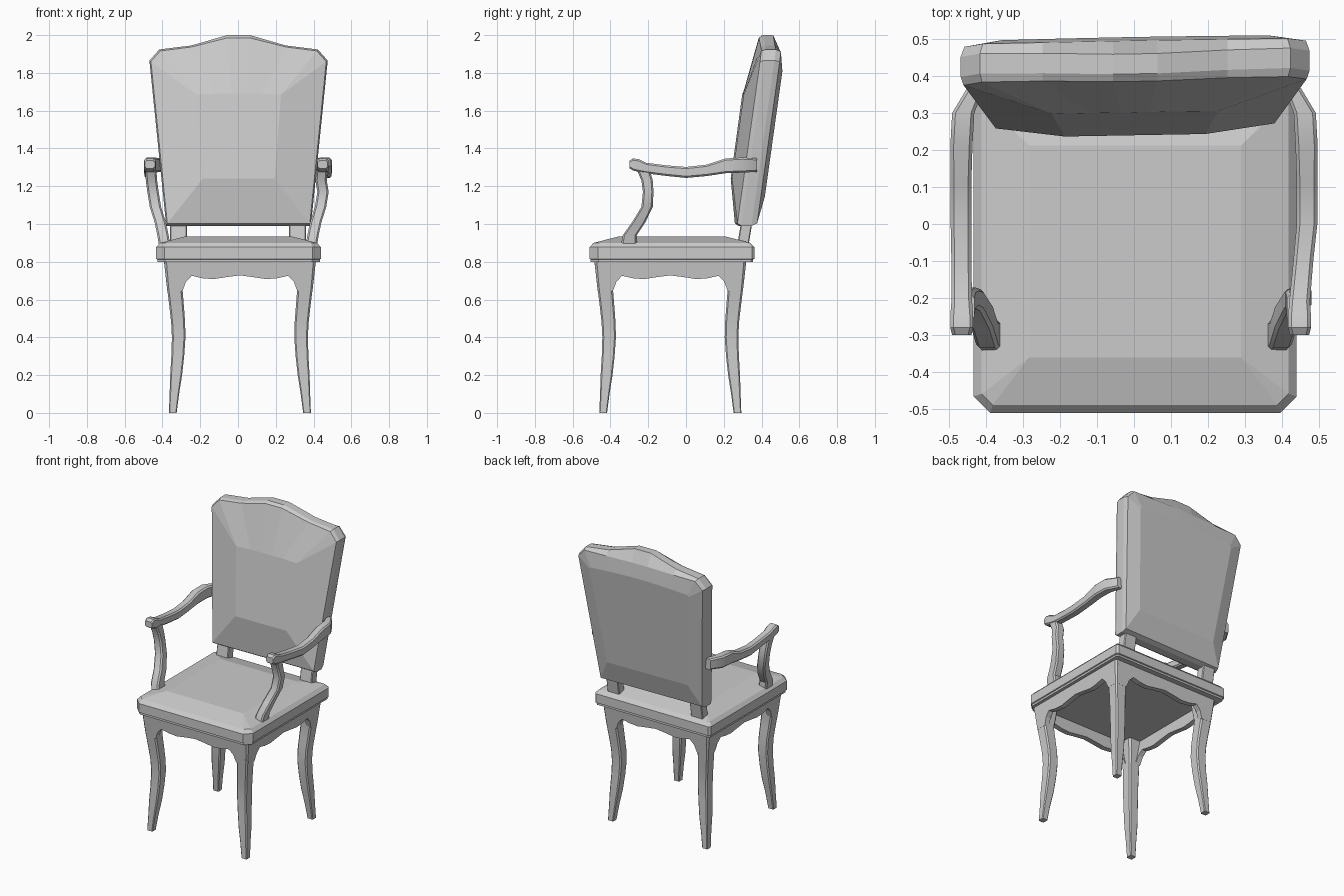
import bpy, bmesh
from math import cos, sin, pi, radians

if "Cube" in bpy.data.objects:
    bpy.data.objects.remove(bpy.data.objects["Cube"])


def loft(name, rings, smooth=0):
    """Skin a list of equal-length point rings and cap both ends."""
    bm = bmesh.new()
    vs = [[bm.verts.new(p) for p in r] for r in rings]
    n = len(rings[0])
    for a, b in zip(vs, vs[1:]):
        for i in range(n):
            j = (i + 1) % n
            bm.faces.new((a[i], a[j], b[j], b[i]))
    bm.faces.new(vs[0])
    bm.faces.new(vs[-1])
    bmesh.ops.remove_doubles(bm, verts=bm.verts, dist=0.0005)
    bmesh.ops.recalc_face_normals(bm, faces=bm.faces)
    me = bpy.data.meshes.new(name)
    bm.to_mesh(me)
    bm.free()
    ob = bpy.data.objects.new(name, me)
    bpy.context.collection.objects.link(ob)
    if smooth:
        bpy.ops.object.select_all(action='DESELECT')
        ob.select_set(True)
        bpy.context.view_layer.objects.active = ob
        bpy.ops.object.shade_smooth_by_angle(angle=radians(smooth))
    return ob


def rect(u, v, hu, hv, c, d=None):
    """Rectangle with chamfered corners, as 2D points (d: chamfer on the +v side)."""
    d = c if d is None else d
    return [(u + a, v + b) for a, b in (
        (hu, hv - d), (hu - d, hv), (d - hu, hv), (-hu, hv - d),
        (-hu, c - hv), (c - hu, -hv), (hu - c, -hv), (hu, c - hv))]


def turned(p, k, cx=0.01, cy=-0.083):
    """Quarter turns about the centre of the base."""
    a = k * pi / 2
    return (cx + p[0] * cos(a) - p[1] * sin(a),
            cy + p[0] * sin(a) + p[1] * cos(a), p[2])


# Seat cushion, front corners cut more than the back ones
loft("seat", [[(x, y, z) for x, y in rect(0.003, -0.0745, h, h, c, c * 0.3)]
              for h, z, c in ((0.43, 0.80, 0.04), (0.43, 0.813, 0.04),
                              (0.437, 0.816, 0.045), (0.437, 0.877, 0.045),
                              (0.415, 0.90, 0.03), (0.287, 0.933, 0))])

# Legs and scalloped aprons, repeated around the four corners
leg = [(0, 0.376, 0.335), (0.1, 0.372, 0.322), (0.2, 0.369, 0.306),
       (0.3, 0.363, 0.295), (0.4, 0.36, 0.288), (0.48, 0.364, 0.290),
       (0.56, 0.373, 0.296), (0.66, 0.3855, 0.304), (0.72, 0.3925, 0.295),
       (0.805, 0.402, 0.285)]
half = [(0.07, 0.719), (0.14, 0.708), (0.20, 0.713), (0.255, 0.726),
        (0.285, 0.695), (0.304, 0.645), (0.37, 0.645), (0.39, 0.805)]
edge = [(0, 0.728)] + half + [(-x, z) for x, z in reversed(half)]
for k, side in enumerate(("right_back", "left_back", "left_front", "right_front")):
    rings = []
    for z, o, i in leg:
        w = (o - i) / 2
        rings.append([turned((x, y, z), k)
                      for x, y in rect((o + i) / 2, (o + i) / 2, w, w, w * 0.22)])
    loft("leg_" + side, rings, 35)
for k, side in enumerate(("back", "left", "front", "right")):
    loft("apron_" + side,
         [[turned((x, 0.4025 - (0.805 - z) * 0.114 - t, z), k) for x, z in edge]
          for t in (0, 0.035)])

# Padded back: crested outline, rim and inset panels on a leaning plane
outline = [(0.383, 0.99), (0.472, 1.865), (0.42, 1.924), (0.25, 1.945), (0.06, 2.0)]
rim = [(0.377, 1.003), (0.464, 1.86), (0.414, 1.916), (0.25, 1.937), (0.06, 1.985)]
rim_rear = [(0.377, 1.003), (0.462, 1.86), (0.412, 1.912), (0.25, 1.915), (0.06, 1.92)]
front = [(0.19, 1.24), (0.225, 1.685), (0.225, 1.685), (0.12, 1.69), (0.04, 1.69)]
rear = [(0.30, 1.145), (0.37, 1.80), (0.36, 1.81), (0.20, 1.82), (0.05, 1.825)]


def back_ring(pts, off):
    """Place an outline on the leaning, slightly turned plane; the crest tips forward."""
    full = pts + [(-x, z) for x, z in reversed(pts)]
    return [(x + 0.003, 0.315 + (z - 1) * 0.138 + off
             - max(0, z - 1.925) * 0.25 + 0.018 * x, z) for x, z in full]


loft("padded_back", [back_ring(front, -0.108), back_ring(rim, -0.050),
                     back_ring(outline, -0.028), back_ring(outline, 0.026),
                     back_ring(rim_rear, 0.054), back_ring(rear, 0.077)])

for s, side, fx in ((-1, "left", 0.466), (1, "right", 0.448)):
    # Short posts joining the seat and the back
    loft("back_post_" + side,
         [[(x, y, z) for x, y in rect(s * 0.315, yc, 0.045, 0.03, 0.005)]
          for z, yc in ((0.88, 0.30), (1.03, 0.325))])
    # Armrest, sections stand across y
    arm = [(0.425, 0.375, 1.312, 0.022, 0.036), (0.462, 0.30, 1.312, 0.030, 0.040),
           (0.467, 0.21, 1.308, 0.030, 0.039), (0.468, 0.11, 1.284, 0.028, 0.030),
           (0.468, 0.0, 1.273, 0.028, 0.029), ((fx + 0.468) / 2, -0.10, 1.282, 0.027, 0.028),
           (fx, -0.21, 1.296, 0.028, 0.028), (fx, -0.25, 1.309, 0.031, 0.034),
           (fx, -0.28, 1.315, 0.031, 0.032), (fx, -0.30, 1.315, 0.026, 0.020)]
    loft("armrest_" + side,
         [[(x, y, z) for x, z in rect(s * cx, zc, hx, hz, 0.009)]
          for cx, y, zc, hx, hz in arm], 35)
    # Curved arm support
    post = [(0.387, -0.302, 0.88, 0.043), (0.397, -0.298, 0.94, 0.037),
            (0.412, -0.250, 1.01, 0.035), (0.437, -0.206, 1.09, 0.030),
            (0.450, -0.200, 1.17, 0.028), (fx - 0.008, -0.206, 1.23, 0.030),
            (fx - 0.004, -0.225, 1.285, 0.034)]
    loft("arm_support_" + side,
         [[(x, y, z) for x, y in rect(s * cx, cy, 0.030, hy, 0.009)]
          for cx, cy, z, hy in post], 35)
